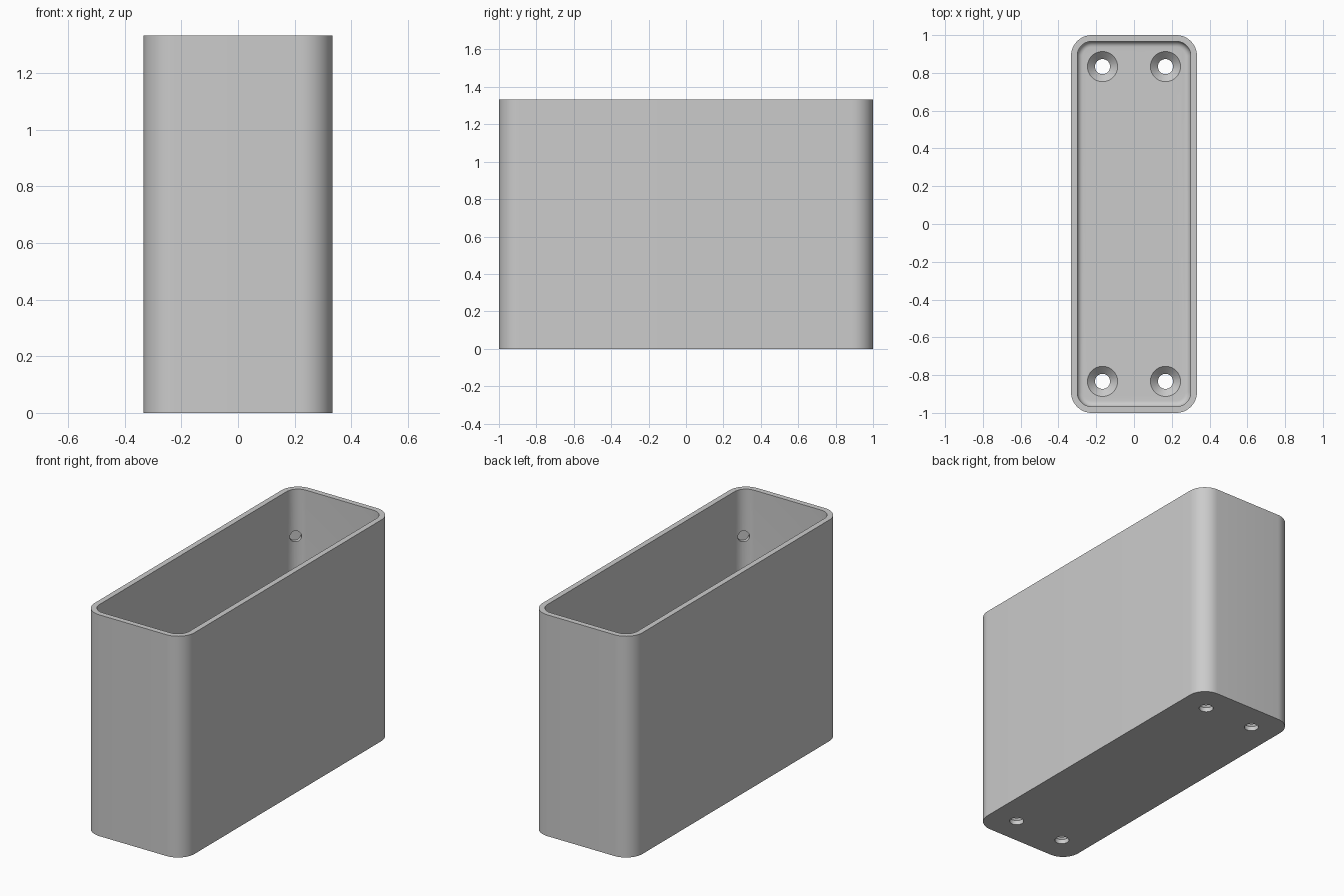
import bpy, bmesh, math
from mathutils import Matrix, Vector

if "Cube" in bpy.data.objects:
    bpy.data.objects.remove(bpy.data.objects["Cube"])

HX, HY, HEIGHT = 1 / 3, 1.0, 4 / 3
RADIUS, WALL, FLOOR, FILLET = 0.11, 0.033, 0.067, 0.03
STEPS = 12

grey = bpy.data.materials.new("light_grey")
grey.use_nodes = True
colour = (0.6, 0.6, 0.6, 1)
grey.diffuse_color = colour
grey.node_tree.nodes["Principled BSDF"].inputs["Base Color"].default_value = colour


def make_object(name, bm):
    bmesh.ops.recalc_face_normals(bm, faces=bm.faces)
    mesh = bpy.data.meshes.new(name)
    bm.to_mesh(mesh)
    bm.free()
    mesh.materials.append(grey)
    obj = bpy.data.objects.new(name, mesh)
    bpy.context.collection.objects.link(obj)
    return obj


def loft(bm, loops):
    """Skin a stack of equal point loops and cap both ends."""
    rings = [[bm.verts.new(p) for p in loop] for loop in loops]
    for a, b in zip(rings, rings[1:]):
        for i in range(len(a)):
            j = (i + 1) % len(a)
            bm.faces.new((a[i], a[j], b[j], b[i]))
    bm.faces.new(rings[0])
    bm.faces.new(rings[-1])


def rounded_rect(inset, z):
    r = RADIUS - inset
    points = []
    for k, (sx, sy) in enumerate(((1, 1), (-1, 1), (-1, -1), (1, -1))):
        for i in range(STEPS + 1):
            a = math.pi / 2 * (k + i / STEPS)
            points.append((sx * (HX - RADIUS) + r * math.cos(a),
                           sy * (HY - RADIUS) + r * math.sin(a), z))
    return points


def circle(cx, cy, r, z, sides=32):
    return [(cx + r * math.cos(math.tau * i / sides),
             cy + r * math.sin(math.tau * i / sides), z) for i in range(sides)]


# Open box: outer wall, rim, inner wall and a filleted floor
layers = [(0, 0), (0, HEIGHT), (WALL, HEIGHT)]
for i in range(7):
    a = math.pi / 2 * i / 6
    layers.append((WALL + FILLET * (1 - math.cos(a)),
                   FLOOR + FILLET * (1 - math.sin(a))))
bm = bmesh.new()
loft(bm, [rounded_rect(inset, z) for inset, z in layers])
box = make_object("open_box", bm)

# Cutters: countersunk floor holes and shallow round corner pockets
bm = bmesh.new()
inner = RADIUS - WALL
for sx in (-1, 1):
    for sy in (-1, 1):
        cx, cy = sx * HX / 2, sy * (HY - HX / 2)
        profile = [(0.04, -0.05), (0.04, FLOOR - 0.04),
                   (0.08, FLOOR), (0.08, FLOOR + 0.05)]
        loft(bm, [circle(cx, cy, r, z) for r, z in profile])
        out = Vector((sx, sy, 0)).normalized()
        centre = Vector((sx * (HX - RADIUS), sy * (HY - RADIUS), 1.05)) + out * (inner - 0.01)
        turn = out.to_track_quat('Z', 'Y').to_matrix().to_4x4()
        bmesh.ops.create_cone(bm, cap_ends=True, segments=24, radius1=0.033,
                              radius2=0.033, depth=0.06,
                              matrix=Matrix.Translation(centre) @ turn)
cutter = make_object("hole_cutter", bm)
cutter.hide_render = True

cut = box.modifiers.new("holes", 'BOOLEAN')
cut.operation = 'DIFFERENCE'
cut.solver = 'EXACT'
cut.object = cutter
bpy.ops.object.select_all(action='DESELECT')
box.select_set(True)
bpy.context.view_layer.objects.active = box
bpy.ops.object.modifier_apply(modifier=cut.name)
bpy.data.objects.remove(cutter)
bpy.ops.object.shade_smooth_by_angle(angle=math.radians(30))
